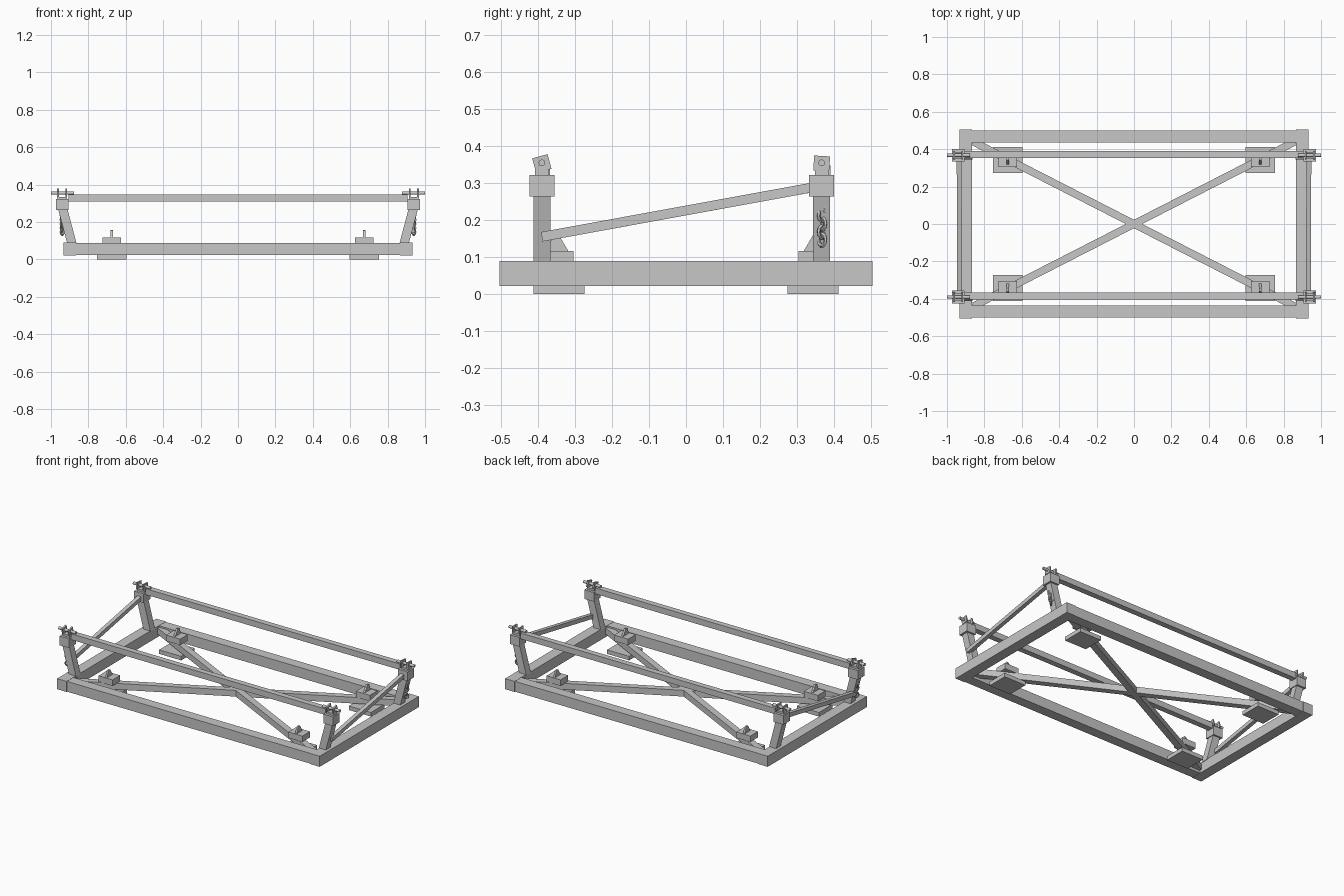
import bpy, bmesh, math
from mathutils import Vector, Matrix

old = bpy.data.objects.get("Cube")
if old:
    bpy.data.objects.remove(old, do_unlink=True)

steel = bpy.data.materials.new("light_grey_steel")
steel.use_nodes = True
grey = (0.57, 0.57, 0.57, 1)
steel.diffuse_color = grey
steel.node_tree.nodes["Principled BSDF"].inputs["Base Color"].default_value = grey


def finish(name, bm):
    bmesh.ops.recalc_face_normals(bm, faces=bm.faces)
    mesh = bpy.data.meshes.new(name)
    bm.to_mesh(mesh)
    bm.free()
    mesh.materials.append(steel)
    obj = bpy.data.objects.new(name, mesh)
    bpy.context.scene.collection.objects.link(obj)
    return obj


def box(name, centre, size, turn=0):
    """Box, optionally turned about the x axis."""
    bm = bmesh.new()
    m = Matrix.Translation(centre) @ Matrix.Rotation(turn, 4, "X") @ Matrix.Diagonal((*size, 1))
    bmesh.ops.create_cube(bm, size=1, matrix=m)
    return finish(name, bm)


def beam(name, a, b, width, height):
    """Rectangular bar from a to b, kept upright."""
    a, b = Vector(a), Vector(b)
    along = (b - a).normalized()
    side = Vector((0, 0, 1)).cross(along).normalized()
    up = along.cross(side)
    rot = Matrix((along, side, up)).transposed().to_4x4()
    bm = bmesh.new()
    m = Matrix.Translation((a + b) / 2) @ rot @ Matrix.Diagonal(((b - a).length, width, height, 1))
    bmesh.ops.create_cube(bm, size=1, matrix=m)
    return finish(name, bm)


def prism(name, points, offset):
    """Flat outline pushed along an offset."""
    bm = bmesh.new()
    face = bm.faces.new([bm.verts.new(p) for p in points])
    out = bmesh.ops.extrude_face_region(bm, geom=[face])
    moved = [v for v in out["geom"] if isinstance(v, bmesh.types.BMVert)]
    bmesh.ops.translate(bm, verts=moved, vec=offset)
    return finish(name, bm)


def rod(name, centre, length, radius):
    bm = bmesh.new()
    m = Matrix.Translation(centre) @ Matrix.Rotation(math.pi / 2, 4, "Y")
    bmesh.ops.create_cone(bm, cap_ends=True, segments=12, radius1=radius,
                          radius2=radius, depth=length, matrix=m)
    return finish(name, bm)


def chain(name, x, y, top, links):
    """Hanging chain of long links, every other one turned a quarter."""
    bm = bmesh.new()
    ring, tube = 10, 5
    for n in range(links):
        m = Matrix.Translation((x, y, top - n * 0.022)) @ Matrix.Rotation(0.8 + n * math.pi / 2, 4, "Z")
        grid = []
        for i in range(ring):
            a = math.tau * i / ring
            row = []
            for j in range(tube):
                b = math.tau * j / tube
                r = 0.013 + 0.005 * math.cos(b)
                p = Vector((r * math.cos(a), 0.005 * math.sin(b), 1.2 * r * math.sin(a)))
                row.append(bm.verts.new(m @ p))
            grid.append(row)
        for i in range(ring):
            for j in range(tube):
                k, l = (i + 1) % ring, (j + 1) % tube
                bm.faces.new((grid[i][j], grid[k][j], grid[k][l], grid[i][l]))
    return finish(name, bm)


# Base frame: full-length side rails with end rails between them
for s, side in ((-1, "right"), (1, "left")):
    box(f"base_side_rail_{side}", (s * 0.9, 0, 0.056), (0.068, 1.008, 0.068))
for s, end in ((-1, "front"), (1, "back")):
    box(f"base_{end}_rail", (0, s * 0.468, 0.056), (1.732, 0.066, 0.066))

# Crossed floor braces
for s, n in ((-1, "a"), (1, "b")):
    beam(f"cross_brace_{n}", (-0.86, s * 0.44, 0.06), (0.86, -s * 0.44, 0.06), 0.04, 0.04)

for s, end in ((-1, "front"), (1, "back")):
    post_y = -0.39 if s < 0 else 0.367
    rail_y = -0.386 if s < 0 else 0.372
    foot_y = s * 0.343
    # Top rail
    box(f"top_rail_{end}", (0, rail_y, 0.329), (1.81, 0.037, 0.038))
    for t, side in ((-1, "right"), (1, "left")):
        tag = f"{end}_{side}"
        # Foot pad, block and lug
        box(f"foot_pad_{tag}", (t * 0.675, foot_y, 0.013), (0.157, 0.138, 0.026))
        box(f"foot_block_{tag}", (t * 0.675, foot_y, 0.098), (0.1, 0.077, 0.038))
        outline = ((0.318, 0.116), (0.375, 0.116), (0.362, 0.155), (0.343, 0.158))
        prism(f"foot_lug_{tag}", [(t * 0.675 - 0.006, s * y, z) for y, z in outline], (0.012, 0, 0))
        # Leaning post and its head block
        outline = ((0.863, 0.085), (0.913, 0.085), (0.962, 0.27), (0.912, 0.27))
        prism(f"post_{tag}", [(t * x, post_y - 0.023, z) for x, z in outline], (0, 0.046, 0))
        box(f"post_head_{tag}", (t * 0.939, post_y, 0.293), (0.068, 0.068, 0.059))
        # Clamp: saddle, rod and two tilted plates
        box(f"clamp_saddle_{tag}", (t * 0.939, post_y, 0.328), (0.05, 0.036, 0.014))
        rod(f"clamp_rod_{tag}", (t * 0.939, post_y, 0.355), 0.122, 0.009)
        tilt = 0.27 if s < 0 else -0.06
        for x in (0.918, 0.962):
            box(f"clamp_plate_{tag}", (t * x, post_y, 0.353), (0.009, 0.043, 0.041), tilt)

# Sloping end braces
for t, side in ((-1, "right"), (1, "left")):
    beam(f"end_brace_{side}", (t * 0.932, -0.39, 0.155), (t * 0.935, 0.345, 0.289), 0.026, 0.026)

# Hanging chains
chain("hanging_chain_left", 0.94, 0.368, 0.234, 5)
chain("hanging_chain_right", -0.94, -0.39, 0.234, 5)
